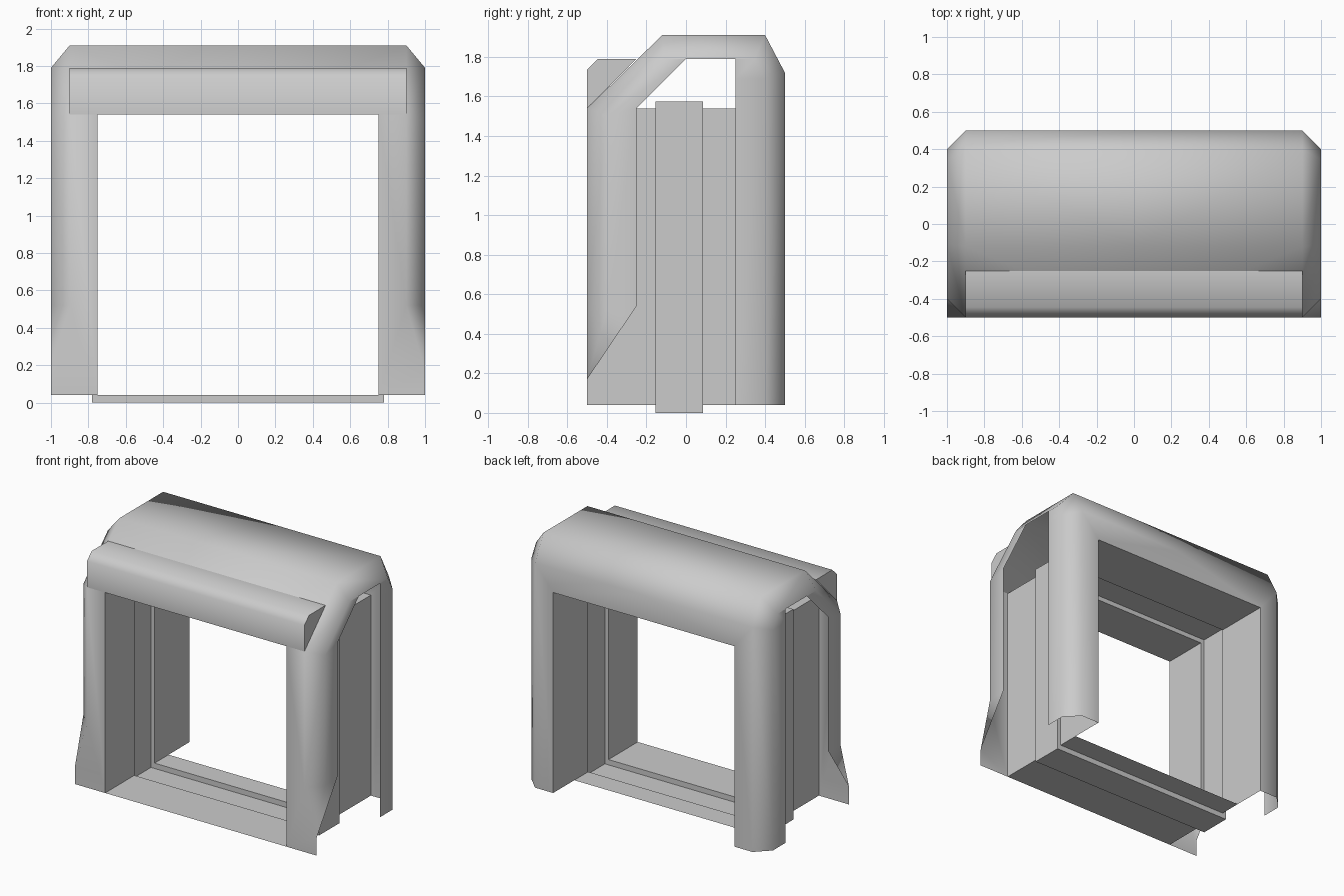
import bpy
import bmesh
import math

if "Cube" in bpy.data.objects:
    bpy.data.objects.remove(bpy.data.objects["Cube"], do_unlink=True)

GREY = (0.6, 0.6, 0.6, 1.0)
mat = bpy.data.materials.new("light_grey")
mat.use_nodes = True
mat.diffuse_color = GREY
for node in mat.node_tree.nodes:
    if node.type == 'BSDF_PRINCIPLED':
        node.inputs["Base Color"].default_value = GREY


def add_face(bm, points):
    return bm.faces.new([bm.verts.new(p) for p in points])


def at_x(x, profile):
    """Place a (y, z) profile on a plane of constant x."""
    return [(x, y, z) for y, z in profile]


def bridge(bm, a, b, skip=()):
    """Quads between two matching point rows."""
    for i in range(len(a) - 1):
        if i not in skip:
            add_face(bm, (a[i], a[i + 1], b[i + 1], b[i]))


def finish(name, bm, smooth=None):
    bmesh.ops.remove_doubles(bm, verts=bm.verts, dist=0.0005)
    mesh = bpy.data.meshes.new(name)
    bm.to_mesh(mesh)
    bm.free()
    mesh.materials.append(mat)
    if smooth:
        for p in mesh.polygons:
            p.use_smooth = True
        mesh.set_sharp_from_angle(angle=math.radians(smooth))
    obj = bpy.data.objects.new(name, mesh)
    bpy.context.scene.collection.objects.link(obj)
    return obj


# Outer shell: one half, mirrored. Rows run front foot, over the roof, back foot.
FRONT, BACK, FOOT, LINTEL = -0.5, 0.5, 0.04, 1.54
outer = [(FRONT, 0.52), (FRONT, LINTEL), (-0.12, 1.91),
         (0.4, 1.91), (BACK, 1.72), (BACK, FOOT)]
bevel = [(-0.4, 0.52), (-0.4, 1.5), (-0.11, 1.79),
         (0.345, 1.79), (0.4, 1.69), (0.4, FOOT)]
inner = [(-0.25, 0.54), (-0.25, LINTEL), (0, 1.79),
         (0.25, 1.79), (0.25, 1.69), (0.25, FOOT)]

bm = bmesh.new()
rim, side, lip = at_x(0.9, outer), at_x(1, bevel), at_x(1, inner)
bridge(bm, rim, side)
bridge(bm, side, lip, skip=(2,))
# roof panels
bridge(bm, at_x(0, outer[1:5]), rim[1:5])
# flared front foot
toe = (1, FRONT, 0.17)
add_face(bm, (rim[0], side[0], toe))
add_face(bm, (side[0], lip[0], toe))
# front leg face and back portal face
add_face(bm, [(0.75, FRONT, FOOT), (1, FRONT, FOOT), toe, rim[0], rim[1],
              (0.75, FRONT, LINTEL)])
add_face(bm, [(0, BACK, LINTEL), (0, BACK, 1.72), rim[4], rim[5],
              (0.75, BACK, FOOT), (0.75, BACK, LINTEL)])
bmesh.ops.remove_doubles(bm, verts=bm.verts, dist=0.0005)
bmesh.ops.recalc_face_normals(bm, faces=bm.faces)
roof = max(bm.faces, key=lambda f: f.calc_center_median().z)
if roof.normal.z < 0:
    bmesh.ops.reverse_faces(bm, faces=bm.faces)
shell = finish("outer_shell", bm, smooth=65)
mirror = shell.modifiers.new("mirror", 'MIRROR')
mirror.use_axis[0] = True
mirror.use_clip = True

# Doorway lining with a recessed channel running all the way round
def ring(y, recessed):
    w, low, high = (0.78, 0, 1.575) if recessed else (0.75, FOOT, LINTEL)
    return [(-w, y, low), (w, y, low), (w, y, high), (-w, y, high)]


sections = [(FRONT, False), (-0.155, False), (-0.155, True), (0.085, True),
            (0.085, False), (0.25, False), (BACK, False)]
bm = bmesh.new()
rings = [ring(*s) for s in sections]
for a, b in zip(rings, rings[1:]):
    for i in range(4):
        if i == 0 and b is rings[-1]:
            continue  # the floor stops short of the back
        j = (i + 1) % 4
        add_face(bm, (a[i], b[i], b[j], a[j])).normal_flip()
finish("doorway_lining", bm)

# Front hood sitting on the roof slope
hood = [(FRONT, LINTEL), (FRONT, 1.735), (-0.445, 1.79), (-0.25, 1.79)]
bm = bmesh.new()
left, right = at_x(0.9, hood), at_x(-0.9, hood)
bridge(bm, left, right)
add_face(bm, left)
add_face(bm, right)
bmesh.ops.remove_doubles(bm, verts=bm.verts, dist=0.0005)
bmesh.ops.recalc_face_normals(bm, faces=bm.faces)
top = max(bm.faces, key=lambda f: f.calc_center_median().z)
if top.normal.z < 0:
    bmesh.ops.reverse_faces(bm, faces=bm.faces)
finish("front_hood", bm, smooth=65)
